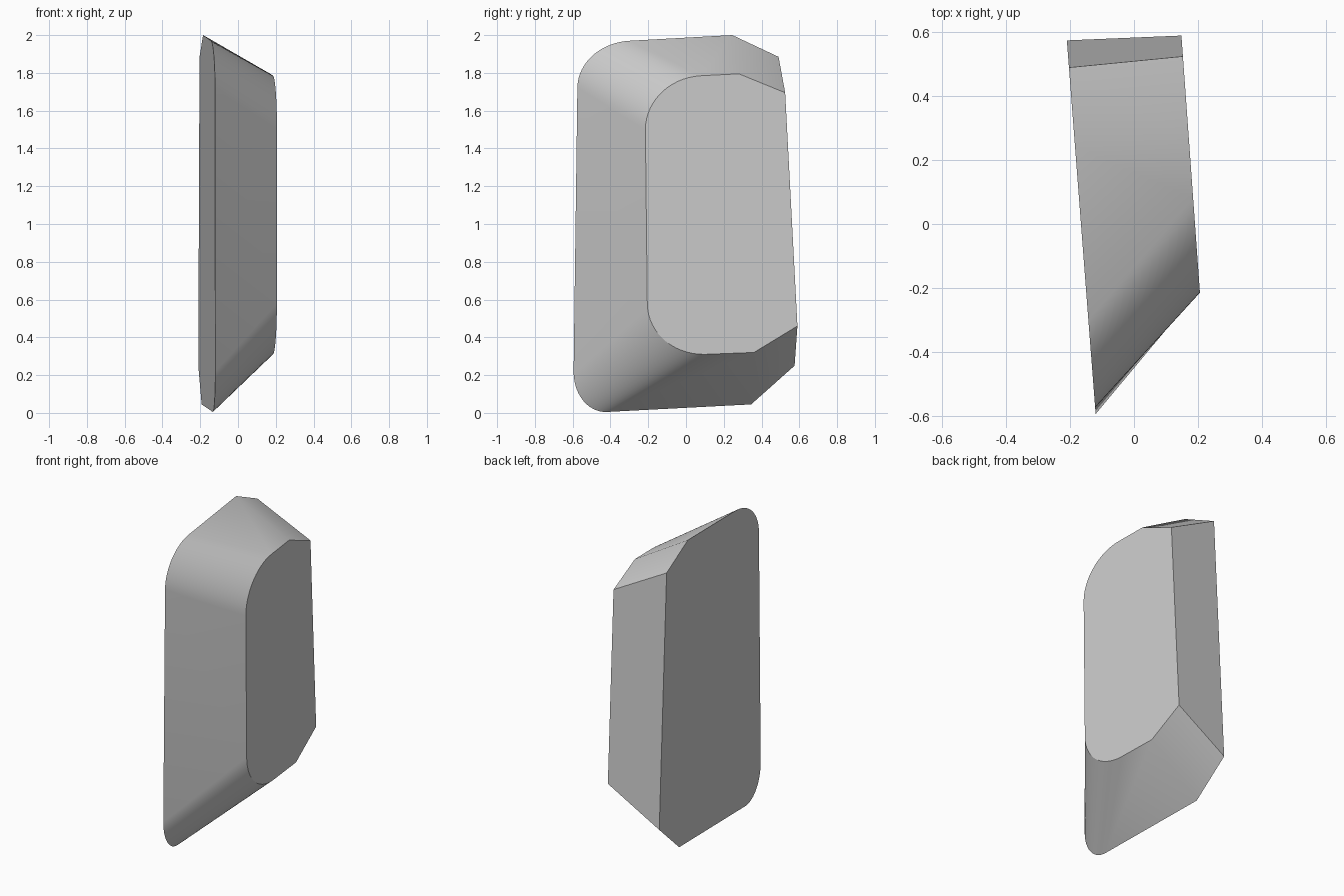
import bpy
import bmesh
from mathutils import Vector
from mathutils.geometry import interpolate_bezier

cube = bpy.data.objects.get("Cube")
if cube:
    bpy.data.objects.remove(cube)

STEPS = 16
ROUND = 0.56


def rounded(start, corner, end):
    """Quarter-round from start to end, bulging towards corner."""
    a, c, b = (Vector((*p, 0)) for p in (start, corner, end))
    return [(p.x, p.y) for p in
            interpolate_bezier(a, a.lerp(c, ROUND), b.lerp(c, ROUND), b, STEPS)]


def on_plane(outline, x0, slope):
    """Place a (y, z) outline on a slightly turned upright plane."""
    return [Vector((x0 + slope * y, y, z)) for y, z in outline]


# Large face: chamfered at the back, rounded at the front
large = [(0.575, 0.25), (0.49, 1.885), (0.245, 2.0)]
large += rounded((-0.3, 1.97), (-0.575, 1.955), (-0.575, 1.72))
large += rounded((-0.595, 0.22), (-0.596, 0.0), (-0.42, 0.005))
large += [(0.345, 0.045)]

# Small face: same layout, pulled inwards
small = [(0.59, 0.46), (0.525, 1.695), (0.28, 1.795)]
small += rounded((0.08, 1.785), (-0.215, 1.77), (-0.215, 1.5))
small += rounded((-0.205, 0.58), (-0.203, 0.305), (0.1, 0.31))
small += [(0.36, 0.32)]

# Loft the two faces into a bevelled block
bm = bmesh.new()
outer = [bm.verts.new(p) for p in on_plane(large, -0.166, -0.077)]
inner = [bm.verts.new(p) for p in on_plane(small, 0.191, -0.072)]
caps = [bm.faces.new(outer), bm.faces.new(inner)]
for i in range(len(outer)):
    j = (i + 1) % len(outer)
    bm.faces.new((outer[i], outer[j], inner[j], inner[i]))
bmesh.ops.recalc_face_normals(bm, faces=bm.faces)
for cap in caps:
    for edge in cap.edges:
        edge.smooth = False

mesh = bpy.data.meshes.new("bevelled_block")
bm.to_mesh(mesh)
bm.free()
block = bpy.data.objects.new("bevelled_block", mesh)
bpy.context.collection.objects.link(block)

# Plain grey finish
grey = bpy.data.materials.new("light_grey")
grey.use_nodes = True
colour = (0.604, 0.604, 0.604, 1)
grey.diffuse_color = colour
grey.node_tree.nodes["Principled BSDF"].inputs["Base Color"].default_value = colour
mesh.materials.append(grey)

# Smooth the rounded sides, keep the crisp edges
bpy.ops.object.select_all(action='DESELECT')
block.select_set(True)
bpy.context.view_layer.objects.active = block
bpy.ops.object.shade_smooth_by_angle(angle=0.7, keep_sharp_edges=True)
